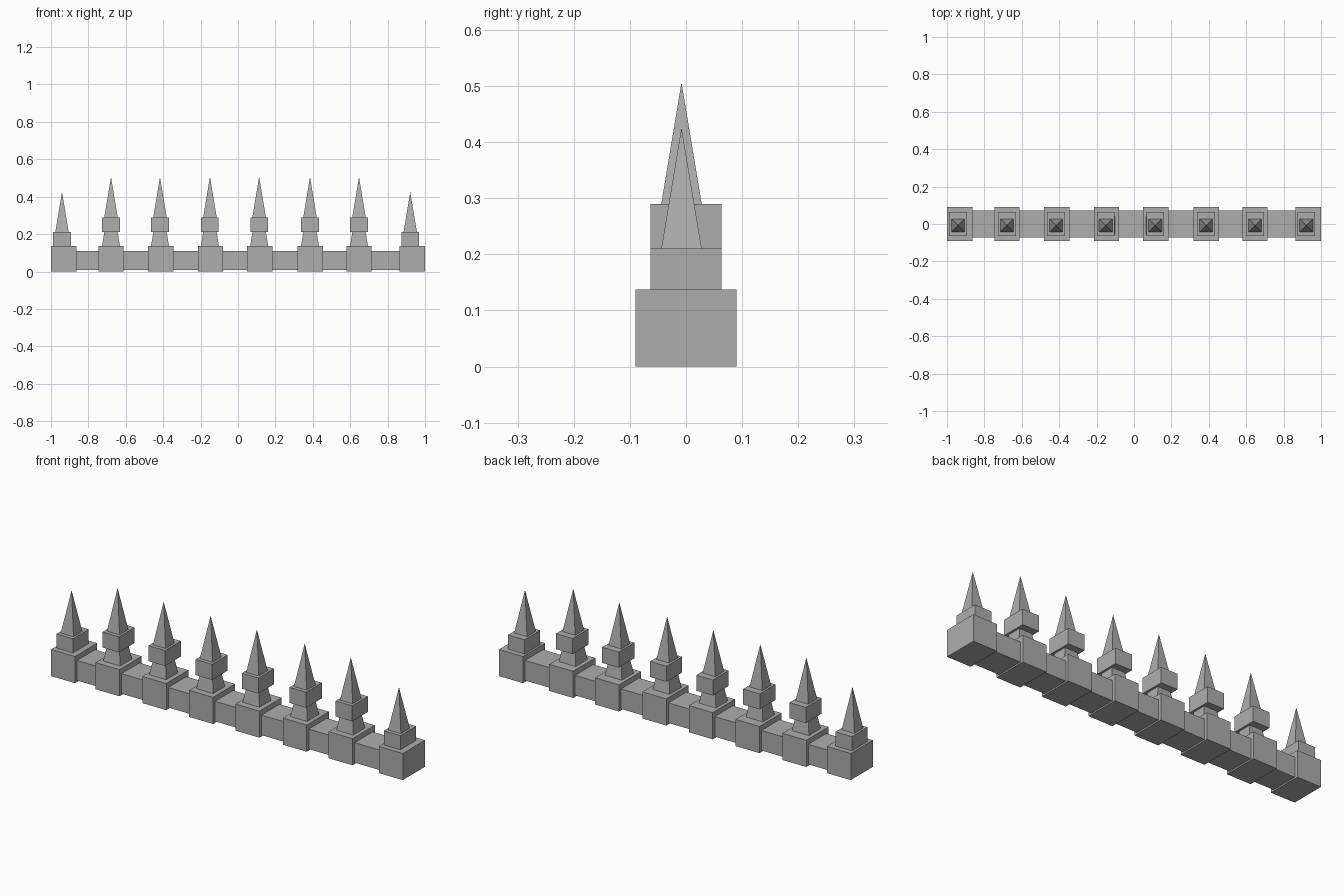
import bpy
import math

cube = bpy.data.objects.get("Cube")
if cube:
    bpy.data.objects.remove(cube, do_unlink=True)

stone = bpy.data.materials.new("grey_stone")
stone.use_nodes = True
GREY = (0.42, 0.42, 0.42, 1)
stone.diffuse_color = GREY
stone.node_tree.nodes["Principled BSDF"].inputs["Base Color"].default_value = GREY


def finish(name):
    obj = bpy.context.object
    obj.name = name
    bpy.ops.object.transform_apply(location=False, rotation=True, scale=True)
    obj.data.materials.append(stone)


def box(name, x, width, depth, z0, z1):
    bpy.ops.mesh.primitive_cube_add(size=1, location=(x, 0, (z0 + z1) / 2))
    bpy.context.object.scale = (width, depth, z1 - z0)
    finish(name)


def taper(name, x, half0, half1, z0, z1):
    # Square frustum or pyramid, sides parallel to the axes
    root2 = math.sqrt(2)
    bpy.ops.mesh.primitive_cone_add(
        vertices=4, radius1=half0 * root2, radius2=half1 * root2,
        depth=z1 - z0, location=(x, -0.008, (z0 + z1) / 2),
        rotation=(0, 0, math.pi / 4))
    finish(name)


BLOCK_TOP, COLLAR_TOP, CAP_TOP = 0.137, 0.21, 0.29
SPIRE_HALF, SPIRE_HEIGHT = 0.036, 0.216

# Long rail joining the posts
box("rail", 0, 1.86, 0.146, 0.007, 0.11)

# Posts: block centre and spire centre along the rail
posts = [(-0.932, -0.941), (-0.679, -0.679), (-0.413, -0.417), (-0.147, -0.150),
         (0.117, 0.113), (0.386, 0.385), (0.647, 0.647), (0.932, 0.921)]

for i, (block_x, spire_x) in enumerate(posts):
    box(f"base_block_{i}", block_x, 0.136, 0.18, 0, BLOCK_TOP)
    if i in (0, len(posts) - 1):
        # Short end post: collar sits directly on the block
        z0, z1 = BLOCK_TOP, COLLAR_TOP
    else:
        # Tall post: flared neck under a raised collar
        taper(f"neck_{i}", spire_x, 0.048, SPIRE_HALF, BLOCK_TOP, COLLAR_TOP)
        z0, z1 = COLLAR_TOP, CAP_TOP
    box(f"collar_{i}", spire_x, 0.094, 0.127, z0, z1)
    taper(f"spire_{i}", spire_x, SPIRE_HALF, 0, z1, z1 + SPIRE_HEIGHT)
